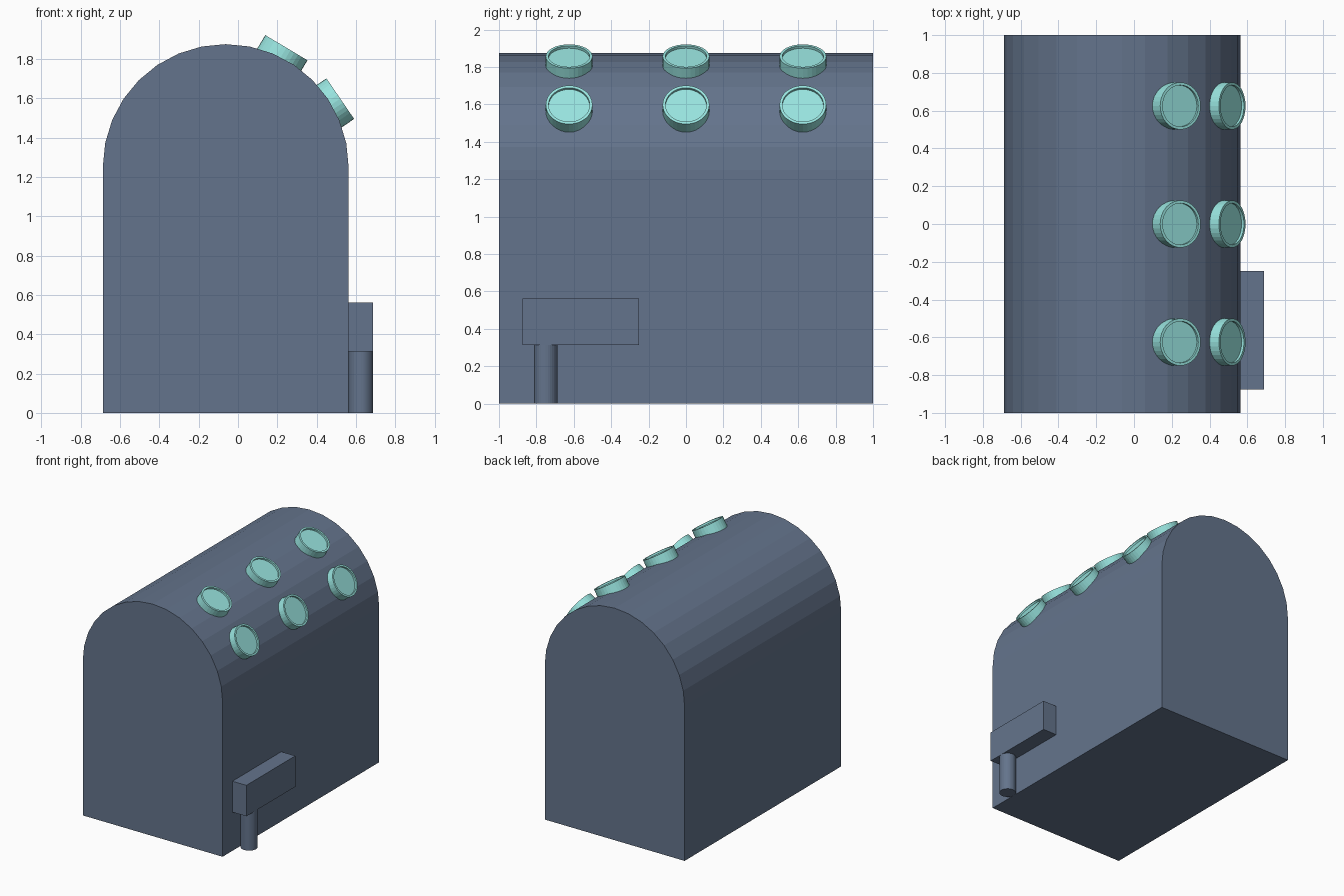
import bpy, bmesh, math
from mathutils import Matrix, Vector

if "Cube" in bpy.data.objects:
    bpy.data.objects.remove(bpy.data.objects["Cube"])


def srgb(r, g, b):
    f = lambda c: c / 12.92 if c <= 0.04045 else ((c + 0.055) / 1.055) ** 2.4
    return (f(r / 255), f(g / 255), f(b / 255), 1.0)


def material(name, color):
    m = bpy.data.materials.new(name)
    m.diffuse_color = color
    m.use_nodes = True
    m.node_tree.nodes["Principled BSDF"].inputs["Base Color"].default_value = m.diffuse_color
    return m


SLATE = material("slate_blue", srgb(100, 116, 140))
MINT = material("pale_turquoise", srgb(152, 228, 223))


def finish(bm, name, mat):
    bmesh.ops.recalc_face_normals(bm, faces=bm.faces)
    me = bpy.data.meshes.new(name)
    bm.to_mesh(me)
    bm.free()
    me.materials.append(mat)
    ob = bpy.data.objects.new(name, me)
    bpy.context.collection.objects.link(ob)
    return ob


# Arched body: half-round profile extruded front to back
CX, R, SPRING = -0.0625, 0.625, 1.25
profile = [(CX - R, 0), (CX + R, 0)]
profile += [(CX + R * math.cos(math.pi * i / 16), SPRING + R * math.sin(math.pi * i / 16))
            for i in range(17)]
bm = bmesh.new()
face = bm.faces.new([bm.verts.new((x, -1, z)) for x, z in profile])
ext = bmesh.ops.extrude_face_region(bm, geom=[face])
bmesh.ops.translate(bm, vec=(0, 2, 0),
                    verts=[v for v in ext["geom"] if isinstance(v, bmesh.types.BMVert)])
finish(bm, "arched_body", SLATE)

# Side box
bm = bmesh.new()
bmesh.ops.create_cube(bm, size=1, matrix=Matrix.Translation((0.625, -0.5625, 0.4375))
                      @ Matrix.Diagonal((0.125, 0.625, 0.25, 1)))
finish(bm, "side_box", SLATE)

# Pipe running from the box to the ground
bm = bmesh.new()
bmesh.ops.create_cone(bm, cap_ends=True, segments=32, radius1=0.0625, radius2=0.0625,
                      depth=0.3125, matrix=Matrix.Translation((0.625, -0.75, 0.15625)))
finish(bm, "side_pipe", SLATE)


# Round caps with a shallow recessed face, tilted to follow the arch
def round_cap(name, top, tilt):
    bm = bmesh.new()
    rings = []
    for r, z in ((0.125, -0.125), (0.125, 0), (0.11, 0), (0.11, -0.015)):
        rings.append([bm.verts.new((r * math.cos(math.tau * i / 32),
                                    r * math.sin(math.tau * i / 32), z)) for i in range(32)])
    for a, b in zip(rings, rings[1:]):
        for i in range(32):
            j = (i + 1) % 32
            bm.faces.new((a[i], a[j], b[j], b[i]))
    bm.faces.new(rings[0])
    bm.faces.new(rings[-1])
    ob = finish(bm, name, MINT)
    ob.matrix_world = Matrix.Translation(Vector(top)) @ Matrix.Rotation(math.radians(tilt), 4, "Y")


for n, y in enumerate((-0.625, 0, 0.625), 1):
    round_cap(f"upper_cap_{n}", (0.246, y, 1.857), 30.8)
    round_cap(f"lower_cap_{n}", (0.520, y, 1.598), 55.7)
